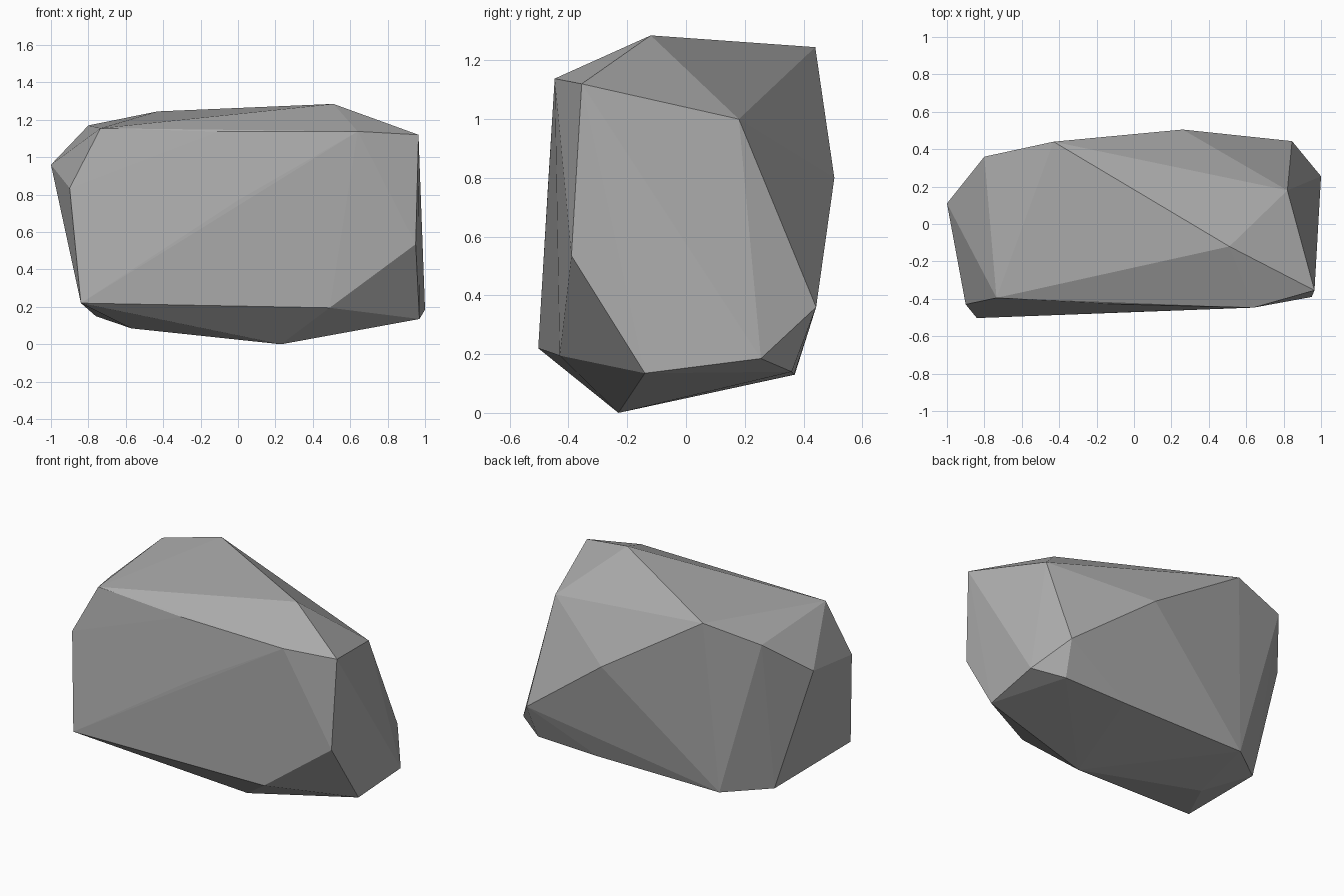
import bpy
import bmesh

# Remove the default object
default = bpy.data.objects.get("Cube")
if default:
    bpy.data.objects.remove(default, do_unlink=True)


def make_material(name, colour):
    material = bpy.data.materials.new(name)
    material.use_nodes = True
    material.diffuse_color = colour
    shader = material.node_tree.nodes["Principled BSDF"]
    shader.inputs["Base Color"].default_value = colour
    shader.inputs["Roughness"].default_value = 0.9
    return material


def make_hull(name, corners, material):
    """Wrap a convex, flat-shaded stone around a few corner points."""
    bm = bmesh.new()
    for corner in corners:
        bm.verts.new(corner)
    hull = bmesh.ops.convex_hull(bm, input=bm.verts[:], use_existing_faces=False)
    loose = [v for v in bm.verts if not v.link_faces]
    bmesh.ops.delete(bm, geom=loose, context="VERTS")
    bmesh.ops.recalc_face_normals(bm, faces=bm.faces[:])
    for face in bm.faces:
        face.smooth = False
    mesh = bpy.data.meshes.new(name)
    bm.to_mesh(mesh)
    bm.free()
    mesh.materials.append(material)
    stone = bpy.data.objects.new(name, mesh)
    bpy.context.collection.objects.link(stone)
    return stone


# Crown: the sloping upper corners
crown = [
    (-1, .11, .96), (-.8, .36, 1.17), (-.735, -.395, 1.155),
    (-.43, .44, 1.245), (.51, -.12, 1.285), (.82, .18, 1),
    (.965, -.355, 1.12), (.64, -.447, 1.138), (-.11, -.428, 1.137),
]

# Waist: the broad front, back and end walls
waist = [
    (-.9, -.43, .835), (0, -.47, .77), (.95, -.39, .535),
    (.845, .443, .36), (.26, .505, .8),
]

# Base: the undercut lower rim and the lowest point
base = [
    (-.84, -.503, .22), (.49, -.43, .195), (.97, -.14, .135),
    (1, .255, .185), (.82, .36, .14), (.38, .368, .13),
    (-.5, .37, .13), (-.76, .17, .15), (-.57, -.07, .085),
    (.23, -.23, 0),
]

stone_grey = make_material("stone_grey", (.42, .42, .42, 1))
make_hull("boulder", crown + waist + base, stone_grey)
